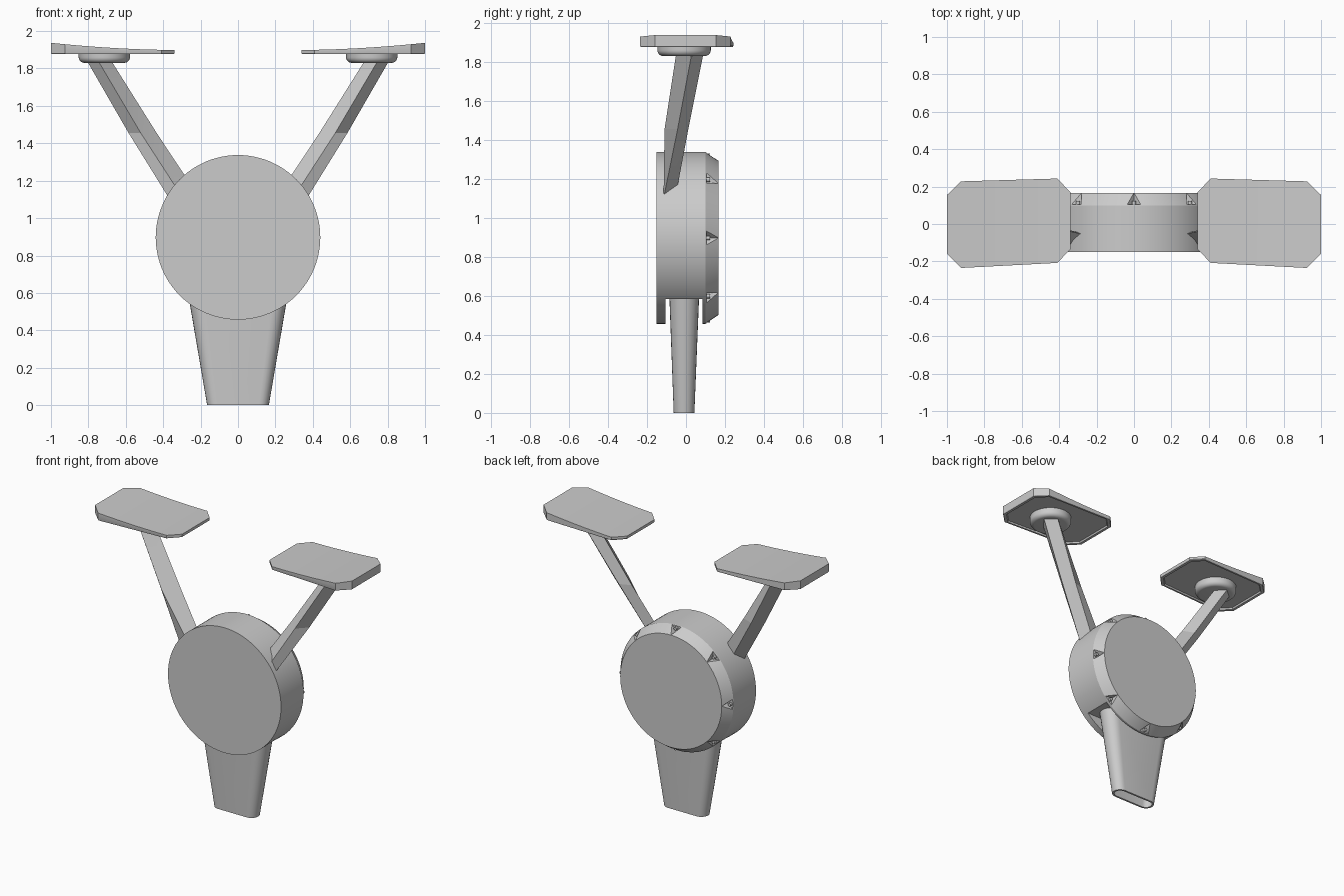
import bpy, bmesh
from math import sin, cos, pi, radians
from mathutils import Vector, Matrix

if "Cube" in bpy.data.objects:
    bpy.data.objects.remove(bpy.data.objects["Cube"])

grey = bpy.data.materials.new("plain grey")
grey.use_nodes = True
grey.diffuse_color = (0.6, 0.6, 0.6, 1)
grey.node_tree.nodes["Principled BSDF"].inputs["Base Color"].default_value = (0.6, 0.6, 0.6, 1)


def loft(rings):
    """Bridge closed rings of equal length and cap both ends."""
    bm = bmesh.new()
    loops = [[bm.verts.new(p) for p in ring] for ring in rings]
    n = len(loops[0])
    for low, high in zip(loops, loops[1:]):
        for i in range(n):
            j = (i + 1) % n
            bm.faces.new((low[i], low[j], high[j], high[i]))
    bm.faces.new(loops[0])
    bm.faces.new(loops[-1])
    bmesh.ops.recalc_face_normals(bm, faces=bm.faces)
    return bm


def finish(bm, name):
    mesh = bpy.data.meshes.new(name)
    bm.to_mesh(mesh)
    bm.free()
    mesh.materials.append(grey)
    obj = bpy.data.objects.new(name, mesh)
    bpy.context.collection.objects.link(obj)
    return obj


def smooth(obj, angle=25):
    bpy.ops.object.select_all(action='DESELECT')
    obj.select_set(True)
    bpy.context.view_layer.objects.active = obj
    bpy.ops.object.shade_smooth_by_angle(angle=radians(angle))


def carve(obj, cutter):
    """Subtract a cutter, keep the result and remove the cutter."""
    mod = obj.modifiers.new("cut", 'BOOLEAN')
    mod.operation, mod.solver, mod.object = 'DIFFERENCE', 'EXACT', cutter
    bpy.context.view_layer.update()
    graph = bpy.context.evaluated_depsgraph_get()
    mesh = bpy.data.meshes.new_from_object(obj.evaluated_get(graph))
    obj.modifiers.clear()
    obj.data = mesh
    bpy.data.objects.remove(cutter)


CENTRE_Z = 0.897
RADIUS = 0.44
RIM = 0.395
SHOULDER_Y = 0.10
BACK_Y = 0.167


def polar(r, a, y):
    return Vector((r * cos(a), y, CENTRE_Z + r * sin(a)))


# Drum body with a chamfered back edge
def drum_ring(r, y, n=96):
    return [polar(r, 2 * pi * i / n, y) for i in range(n)]


drum = finish(loft([drum_ring(RADIUS, -0.15), drum_ring(RADIUS, SHOULDER_Y),
                    drum_ring(RIM, BACK_Y)]), "drum")

# Slot in the drum for the leg
bm = bmesh.new()
bmesh.ops.create_cube(bm, size=1, matrix=Matrix.Translation((0, -0.01, 0.335))
                      @ Matrix.Diagonal((1, 0.19, 0.5, 1)))
carve(drum, finish(bm, "slot_cutter"))

# Triangular pockets around the chamfer, each with a small screw
for k in range(8):
    a = k * pi / 4
    side = Vector((-sin(a), 0, cos(a))) * 0.075

    def wedge(y):
        return [polar(RIM, a, y), polar(0.48, a, y) + side, polar(0.48, a, y) - side]
    carve(drum, finish(loft([wedge(SHOULDER_Y + 0.004), wedge(0.2)]), "pocket_cutter"))

    def screw_ring(y):
        mid = polar(0.422, a, y)
        return [mid + Vector((cos(t), 0, sin(t))) * 0.011
                for t in (2 * pi * i / 16 for i in range(16))]
    smooth(finish(loft([screw_ring(SHOULDER_Y), screw_ring(0.122)]), "screw"))
smooth(drum)


# Tapered leg with round ends, hollow from below
def leg_ring(half_width, y0, y1, z, n=12):
    r, mid = (y1 - y0) / 2, (y0 + y1) / 2
    ring = []
    for s in (1, -1):
        for i in range(n + 1):
            t = -pi / 2 + pi * i / n
            ring.append((s * (half_width - r + r * cos(t)), mid + s * r * sin(t), z))
    return ring


leg = loft([leg_ring(0.266, -0.085, 0.067, 0.59), leg_ring(0.165, -0.063, 0.043, 0),
            leg_ring(0.152, -0.050, 0.030, 0), leg_ring(0.235, -0.068, 0.050, 0.5)])
smooth(finish(leg, "leg"))

# Octagonal pad outline and the concave rise of its top
PAD = [(0.34, -0.135), (0.41, -0.208), (0.925, -0.235), (1.0, -0.16),
       (1.0, 0.155), (0.925, 0.228), (0.41, 0.243), (0.34, 0.17)]


def pad_ring(scale, z):
    return [(0.67 + (x - 0.67) * scale, y * scale, z) for x, y in PAD]


# Arm sections: front, outer, back and inner corners
ARM = [
    [(0.75, -0.05), (0.81, 0.03), (0.74, 0.09), (0.68, 0.03)],
    [(0.52, -0.11), (0.585, -0.043), (0.515, 0.012), (0.435, -0.02)],
    [(0.29, -0.11), (0.365, -0.115), (0.30, -0.055), (0.20, -0.07)],
]
ARM_Z = (1.845, 1.455, 1.10)

for s, label in ((1, "left"), (-1, "right")):
    flip = Matrix.Diagonal((s, 1, 1, 1))

    # Arm
    bm = loft([[(x, y, z) for x, y in sec] for sec, z in zip(ARM, ARM_Z)])
    bm.transform(flip)
    bmesh.ops.recalc_face_normals(bm, faces=bm.faces)
    smooth(finish(bm, label + "_arm"), 15)

    # Round mount under the pad, with a softened lower edge
    def mount_ring(r, z):
        return [(0.715 + r * cos(t), -0.01 + r * sin(t), z)
                for t in (2 * pi * i / 48 for i in range(48))]
    soft = [mount_ring(0.107 + 0.03 * sin(t), 1.86 - 0.03 * cos(t))
            for t in (i * pi / 12 for i in range(7))]
    bm = loft(soft + [mount_ring(0.137, 1.89)])
    bm.transform(flip)
    bmesh.ops.recalc_face_normals(bm, faces=bm.faces)
    smooth(finish(bm, label + "_mount"))

    # Pad with a recessed underside and a curved top
    bm = loft([pad_ring(0.92, 1.888), pad_ring(0.935, 1.877),
               pad_ring(0.99, 1.877), pad_ring(1, 1.882), pad_ring(1, 1.92)])
    for i in range(1, 14):
        bmesh.ops.bisect_plane(bm, geom=bm.verts[:] + bm.edges[:] + bm.faces[:],
                               plane_co=(0.34 + 0.66 * i / 14, 0, 0), plane_no=(1, 0, 0))
    for v in bm.verts:
        if v.co.z > 1.91:
            v.co.z = 1.899 + 0.038 * max(0, (v.co.x - 0.34) / 0.66) ** 1.8
    bm.transform(flip)
    bmesh.ops.recalc_face_normals(bm, faces=bm.faces)
    smooth(finish(bm, label + "_pad"))
